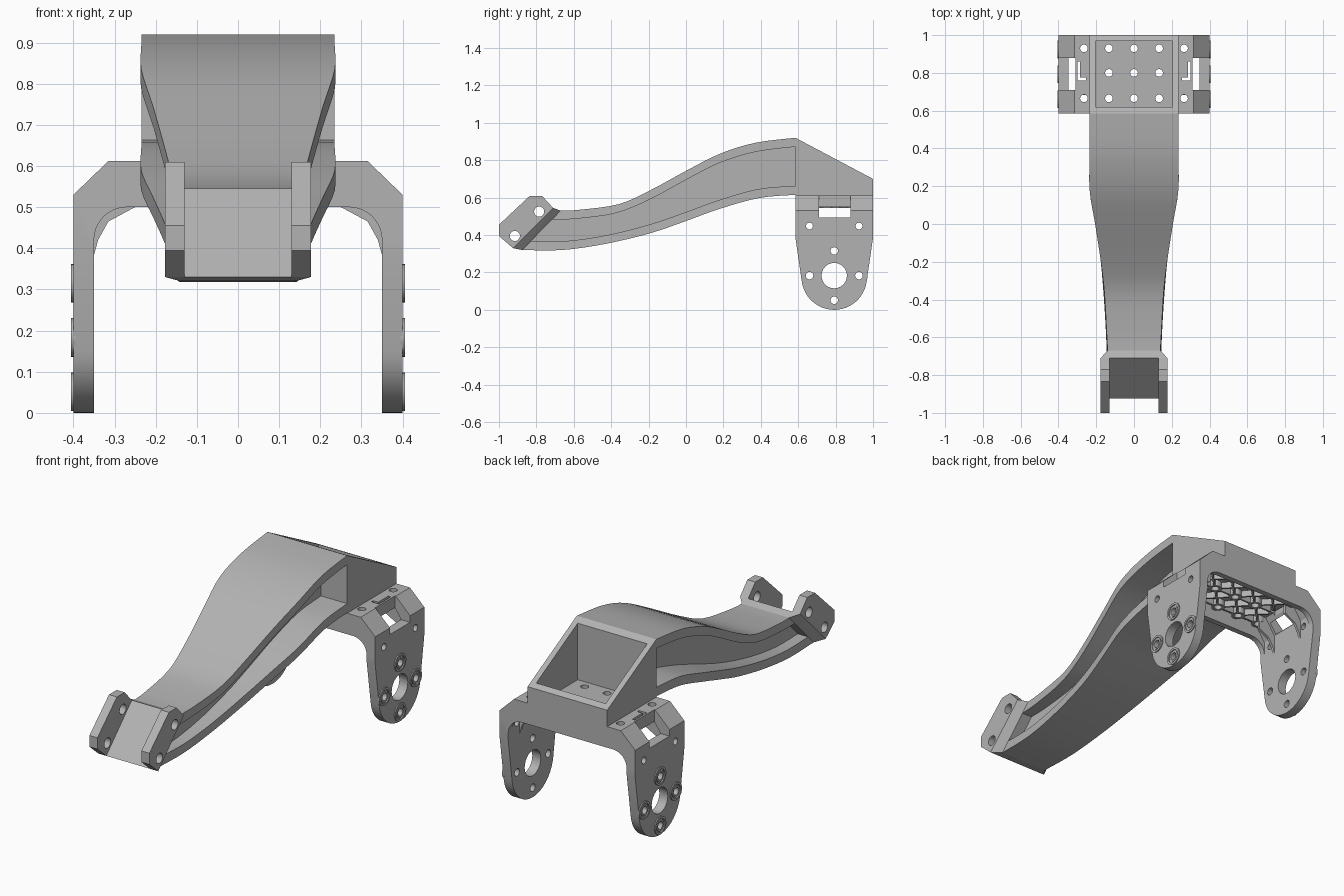
import bpy, bmesh
from math import sin, cos, pi, radians
from mathutils import Vector

cube = bpy.data.objects.get("Cube")
if cube:
    bpy.data.objects.remove(cube)

grey = bpy.data.materials.new("plain_grey")
grey.use_nodes = True
GREY = (0.45, 0.45, 0.45, 1)
grey.diffuse_color = GREY
grey.node_tree.nodes["Principled BSDF"].inputs["Base Color"].default_value = GREY


def finish(name, bm):
    bmesh.ops.recalc_face_normals(bm, faces=bm.faces)
    mesh = bpy.data.meshes.new(name)
    bm.to_mesh(mesh)
    bm.free()
    mesh.materials.append(grey)
    ob = bpy.data.objects.new(name, mesh)
    bpy.context.collection.objects.link(ob)
    return ob


def prism(name, pts, axis, a, b):
    """Extrude a 2D outline from a to b along the axis."""
    place = {"x": lambda p, t: (t, p[0], p[1]),
             "y": lambda p, t: (p[0], t, p[1]),
             "z": lambda p, t: (p[0], p[1], t)}[axis]
    bm = bmesh.new()
    face = bm.faces.new([bm.verts.new(place(p, a)) for p in pts])
    out = bmesh.ops.extrude_face_region(bm, geom=[face])
    move = Vector(place((0, 0), b - a))
    bmesh.ops.translate(bm, vec=move, verts=[v for v in out["geom"] if isinstance(v, bmesh.types.BMVert)])
    return finish(name, bm)


def arc(cx, cy, r, start, end, n):
    return [(cx + r * cos(radians(start + (end - start) * i / n)),
             cy + r * sin(radians(start + (end - start) * i / n))) for i in range(n + 1)]


def disc(name, axis, c, r, a, b):
    return prism(name, arc(c[0], c[1], r, 0, 360, 24)[:-1], axis, a, b)


def box(name, x, y, z):
    return prism(name, [(x[0], y[0]), (x[1], y[0]), (x[1], y[1]), (x[0], y[1])], "z", *z)


def apply_bool(ob, cutter, op="DIFFERENCE"):
    mod = ob.modifiers.new("cut", "BOOLEAN")
    mod.operation, mod.solver, mod.object = op, "EXACT", cutter
    bpy.context.view_layer.objects.active = ob
    bpy.ops.object.modifier_apply(modifier=mod.name)
    bpy.data.objects.remove(cutter)


def smooth(ob, angle=25):
    bpy.ops.object.select_all(action="DESELECT")
    ob.select_set(True)
    bpy.context.view_layer.objects.active = ob
    bpy.ops.object.shade_smooth_by_angle(angle=radians(angle))


def mirrored(pts):
    return pts + [(-x, z) for x, z in reversed(pts)]


# Curved I-beam arm: top y, top z, bottom y, bottom z, half width
stations = [(-.67, .53, -.875, .32, .14), (-.57, .535, -.66, .32, .145),
            (-.36, .565, -.43, .353, .157), (-.19, .64, -.19, .41, .177),
            (0, .743, 0, .475, .206), (.18, .834, .18, .54, .235),
            (.37, .893, .39, .598, .235), (.585, .92, .585, .615, .235)]


def catmull(p, steps):
    q = [Vector(v) for v in [p[0]] + p + [p[-1]]]
    for i in range(1, len(q) - 2):
        a, b, c, d = q[i - 1:i + 3]
        for k in range(steps):
            t = k / steps
            yield (2 * b + (c - a) * t + (2 * a - 5 * b + 4 * c - d) * t * t
                   + (3 * b - a - 3 * c + d) * t ** 3) / 2
    yield q[-1]


WEB, FLANGE = .08, .048
bm = bmesh.new()
rings = []
for yt, zt, yb, zb, w in catmull(stations, 4):
    k = FLANGE / (zt - zb)
    levels = [(yt, zt), (yt + (yb - yt) * k, zt - FLANGE),
              (yb + (yt - yb) * k, zb + FLANGE), (yb, zb)]
    half = [(w, 0), (w, 1), (WEB, 1), (WEB, 2), (w, 2), (w, 3)]
    loop = half + [(-x, j) for x, j in reversed(half)]
    rings.append([bm.verts.new((x, *levels[j])) for x, j in loop])
for r0, r1 in zip(rings, rings[1:]):
    for i in range(len(r0)):
        j = (i + 1) % len(r0)
        bm.faces.new((r0[i], r0[j], r1[j], r1[i]))
bm.faces.new(rings[0])
bm.faces.new(rings[-1])
smooth(finish("curved_arm", bm))

# Slanted front block that widens to the ears
bm = bmesh.new()
for w, top, bottom in ((.177, (-.71, .545), (-.925, .33)), (.14, (-.67, .53), (-.875, .32))):
    for x in (-w, w):
        bm.verts.new((x, *top))
        bm.verts.new((x, *bottom))
bmesh.ops.convex_hull(bm, input=bm.verts)
bmesh.ops.dissolve_limit(bm, angle_limit=.01, verts=bm.verts, edges=bm.edges)
finish("front_block", bm)

# Front ears with bolt holes
ear = [(-1, .455), (-1, .395), (-.925, .33), (-.71, .545), (-.77, .61), (-.835, .61)]
for side, s in (("left", 1), ("right", -1)):
    ob = prism(side + "_front_ear", ear, "x", s * .13, s * .177)
    for c in ((-.785, .525), (-.915, .395)):
        apply_bool(ob, disc("cutter", "x", c, .027, s * .1, s * .2))
    smooth(ob)

# Wedge-shaped rear housing with an open pocket
housing = prism("rear_housing", [(.585, .612), (.585, .92), (1, .7), (1, .612)], "x", -.235, .235)
apply_bool(housing, box("cutter", (-.205, .205), (.62, .97), (.5, 1)))

# Yoke: bridge and two legs, hollowed between its front and back rims
MID = .7925
yoke = prism("yoke", mirrored([(.235, .612), (.315, .612), (.4, .53), (.4, -.05), (.35, -.05)]
                              + arc(.27, .42, .08, 0, 90, 8)), "y", .585, 1)
leg = [(.585, .7), (.585, .385)] + arc(MID, .175, .175, 188, 352, 24) + [(1, .385), (1, .7)]
apply_bool(yoke, prism("cutter", leg, "x", -.5, .5), "INTERSECT")
apply_bool(yoke, prism("cutter", mirrored([(.35, .2), (.35, .49), (.29, .578)]), "y", .615, .97))
apply_bool(yoke, box("cutter", (-.205, .205), (.62, .97), (.6, .7)))

# Mounting holes in the bridge floor
ROWS, COLS = (.665, .8, .93), (-.133, 0, .133)
holes = [(x, y) for x in COLS for y in ROWS] + [(x, y) for x in (-.265, .265) for y in (.665, .93)]
for c in holes:
    apply_bool(yoke, disc("cutter", "z", c, .02, .4, .7))

# Leg openings: bearing hole, bolt holes, small holes and shoulder slots
bolts = [(MID + .132 * cos(i * pi / 2), .183 + .132 * sin(i * pi / 2)) for i in range(4)]
for s in (1, -1):
    apply_bool(yoke, disc("cutter", "x", (MID, .183), .068, s * .3, s * .5))
    for c in bolts:
        apply_bool(yoke, disc("cutter", "x", c, .02, s * .3, s * .5))
    for y in (.66, .925):
        apply_bool(yoke, disc("cutter", "x", (y, .448), .018, s * .3, s * .5))
    for x, y, z in (((.31, .5), (.71, .88), (.495, .7)), ((.285, .3), (.76, .86), (.5, .7)),
                    ((.255, .29), (.76, .775), (.5, .7))):
        apply_bool(yoke, box("cutter", sorted((s * x[0], s * x[1])), y, z))
smooth(yoke)

# Bolt rings on the outside of each leg, and gussets inside the corners
gusset = [(.355, .365), (.34, .42), (.315, .465), (.25, .5), (.25, .585), (.3, .585), (.355, .51)]
for side, s in (("left", 1), ("right", -1)):
    for i, c in enumerate(bolts):
        for part, r, hole, out in (("bolt_rim", .047, .036, .406), ("bolt_sleeve", .03, .02, .404)):
            ring = disc(f"{side}_{part}_{i}", "x", c, r, s * .395, s * out)
            apply_bool(ring, disc("cutter", "x", c, hole, s * .3, s * .5))
            smooth(ring)
    for i, y in enumerate((.69, .895)):
        prism(f"{side}_gusset_{i}", [(s * x, z) for x, z in gusset], "y", y - .007, y + .007)

# Hole bosses under the floor
LOW, HIGH = .545, .585
for i, c in enumerate(holes):
    boss = disc(f"floor_boss_{i}", "z", c, .034, LOW, HIGH)
    apply_bool(boss, disc("cutter", "z", c, .02, .4, .7))
    smooth(boss)


def rib(name, p, q):
    p, q = Vector(p), Vector(q)
    d = (q - p).normalized()
    n = Vector((-d.y, d.x)) * .005
    p, q = p + d * .03, q - d * .03
    prism(name, [p + n, q + n, q - n, p - n], "z", LOW, HIGH)


# Lattice of crossing ribs under the floor
xs = (-.265,) + COLS + (.265,)
for i, (x0, x1) in enumerate(zip(xs, xs[1:])):
    for j, (y0, y1) in enumerate(zip(ROWS, ROWS[1:])):
        rib(f"rib_up_{i}_{j}", (x0, y0), (x1, y1))
        rib(f"rib_down_{i}_{j}", (x0, y1), (x1, y0))
    for j, y in enumerate(ROWS):
        rib(f"rib_cross_{i}_{j}", (x0, y), (x1, y))
